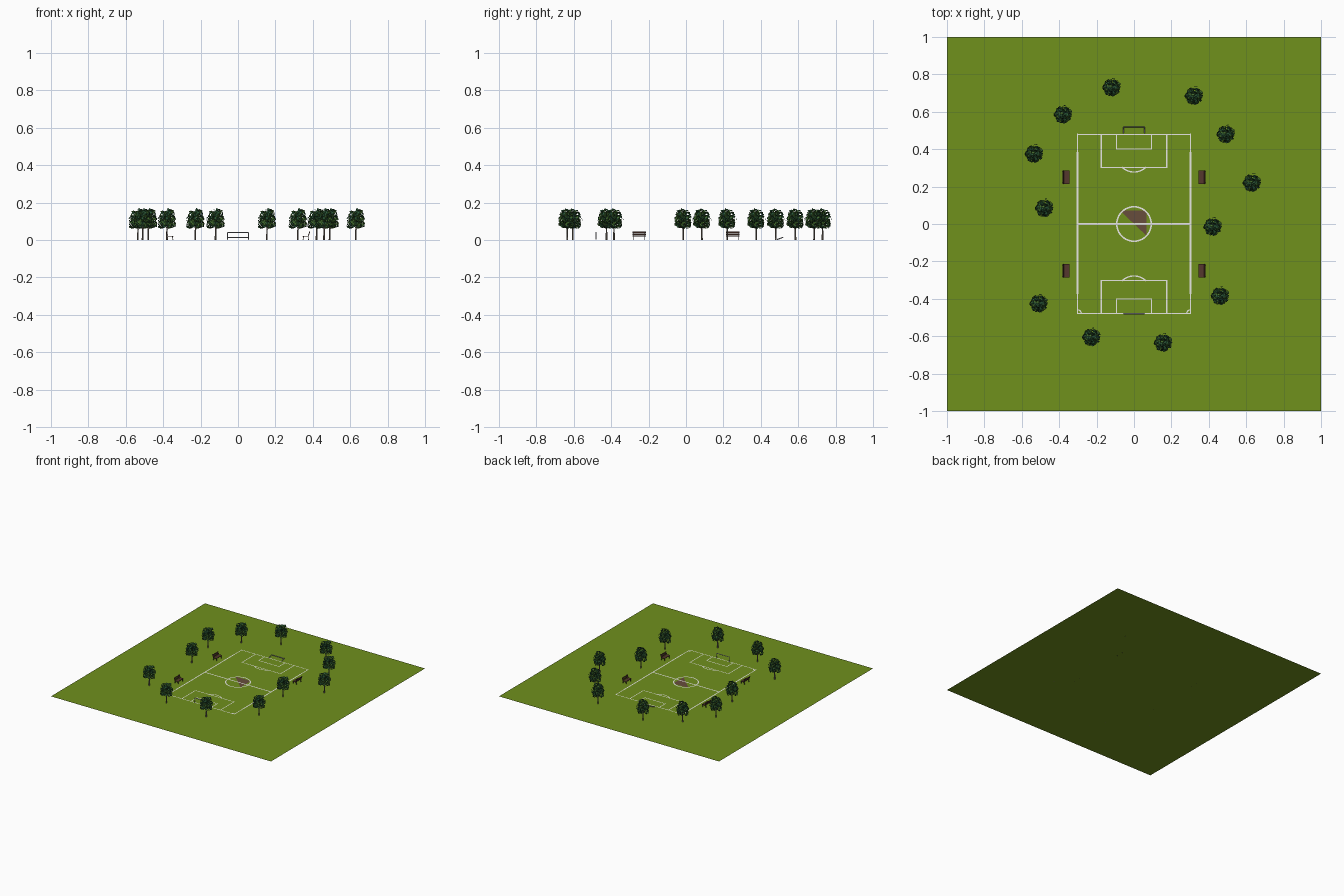
import bpy, bmesh, math, random
from mathutils import Vector, Matrix

if "Cube" in bpy.data.objects:
    bpy.data.objects.remove(bpy.data.objects["Cube"])

random.seed(7)


def material(name, rgb):
    m = bpy.data.materials.new(name)
    m.diffuse_color = (*rgb, 1)
    m.use_nodes = True
    m.node_tree.nodes["Principled BSDF"].inputs["Base Color"].default_value = m.diffuse_color
    return m


GRASS = material("grass green", (0.163, 0.282, 0.012))
WHITE = material("line white", (0.80, 0.80, 0.76))
DIRT = material("bare earth brown", (0.135, 0.074, 0.045))
LEAF = material("leaf green", (0.065, 0.175, 0.030))
DEEP = material("deep leaf green", (0.026, 0.105, 0.042))
BARK = material("bark grey brown", (0.19, 0.16, 0.13))
WOOD = material("bench wood", (0.090, 0.038, 0.026))
IRON = material("bench iron", (0.05, 0.04, 0.038))
STEEL = material("goal steel", (0.48, 0.48, 0.54))


def make(name, bm, *mats):
    me = bpy.data.meshes.new(name)
    bm.to_mesh(me)
    bm.free()
    for m in mats:
        me.materials.append(m)
    return place(name, me)


def place(name, me, loc=(0, 0, 0), rot=0):
    ob = bpy.data.objects.new(name, me)
    ob.location = loc
    ob.rotation_euler = (0, 0, rot)
    bpy.context.collection.objects.link(ob)
    return ob


def flat(bm, pts, z):
    return bm.faces.new([bm.verts.new((x, y, z)) for x, y in pts])


def ribbon(bm, pts, w, z=0.0025):
    """Flat painted stripe along a path."""
    for a, b in zip(pts, pts[1:]):
        a, b = Vector(a), Vector(b)
        d = (b - a).normalized() * w / 2
        n = Vector((-d.y, d.x))
        flat(bm, [a - d - n, b + d - n, b + d + n, a - d + n], z)


def arc(cx, cy, r, a0, a1, n):
    return [(cx + r * math.cos(math.radians(a0 + (a1 - a0) * i / n)),
             cy + r * math.sin(math.radians(a0 + (a1 - a0) * i / n))) for i in range(n + 1)]


def rod(bm, a, b, r0, r1=None, sides=6):
    a, b = Vector(a), Vector(b)
    d = b - a
    m = Matrix.Translation((a + b) / 2) @ d.to_track_quat('Z', 'Y').to_matrix().to_4x4()
    bmesh.ops.create_cone(bm, cap_ends=True, segments=sides, radius1=r0,
                          radius2=r0 if r1 is None else r1, depth=d.length, matrix=m)


def box(bm, centre, size, tilt=0, mat=0):
    m = (Matrix.Translation(centre) @ Matrix.Rotation(tilt, 4, 'Y')
         @ Matrix.Diagonal((*size, 1)))
    new = bmesh.ops.create_cube(bm, size=1, matrix=m)["verts"]
    for f in {f for v in new for f in v.link_faces}:
        f.material_index = mat


# lawn
bm = bmesh.new()
flat(bm, [(-1, -1), (1, -1), (1, 1), (-1, 1)], 0)
make("lawn", bm, GRASS)

# worn earth patch in the middle of the pitch
bm = bmesh.new()
flat(bm, [(-0.075, 0.072), (0.066, -0.062), (0.066, 0.072)], 0.0015)
make("worn_patch", bm, DIRT)

# pitch markings
bm = bmesh.new()
ribbon(bm, [(-0.302, 0), (0.302, 0)], 0.009)
ribbon(bm, arc(0, 0, 0.092, 0, 360, 40), 0.008)
for x in (-0.302, 0.302):
    ribbon(bm, [(x, -0.477), (x, 0.48)], 0.006)
    ribbon(bm, [(x, -0.37), (x, 0.38)], 0.009, 0.0027)
for s in (-1, 1):
    ribbon(bm, [(-0.302, s * 0.479), (0.302, s * 0.479)], 0.006)
    for hw, y in ((0.175, 0.302), (0.093, 0.40)):
        ribbon(bm, [(-hw, s * 0.479), (-hw, s * y), (hw, s * y), (hw, s * 0.479)], 0.006)
    ribbon(bm, arc(0, s * 0.372, 0.094, s * -132, s * -48, 14), 0.007)
    ribbon(bm, arc(s * 0.302, -0.479, 0.02, 90, 90 + s * 90, 6), 0.006)
make("pitch_markings", bm, WHITE)

# goals: one upright, one tipped backwards
for name, y, dy, h in (("upright_goal", -0.48, 0, 0.041), ("tipped_goal", 0.486, 0.032, 0.014)):
    bm = bmesh.new()
    posts = [((s * 0.057, y, 0.002), (s * 0.057, y + dy, h)) for s in (-1, 1)]
    for a, b in posts:
        rod(bm, a, b, 0.0028, sides=4)
    rod(bm, posts[0][1], posts[1][1], 0.003, sides=4)
    make(name, bm, STEEL)

# bench, facing +x, reused four times
bm = bmesh.new()
box(bm, (0.002, 0, 0.0205), (0.029, 0.074, 0.003))
for i in range(2):
    box(bm, (-0.0150 - i * 0.0035, 0, 0.028 + i * 0.0115), (0.003, 0.074, 0.0095), -0.3)
for y in (-0.029, 0.029):
    box(bm, (0.013, y, 0.009), (0.0035, 0.004, 0.019), -0.15, 1)
    box(bm, (-0.014, y, 0.009), (0.0035, 0.004, 0.019), 0.15, 1)
    box(bm, (-0.0185, y, 0.031), (0.0025, 0.004, 0.027), -0.3, 1)
bench = make("bench", bm, WOOD, IRON)
bench.location = (-0.362, 0.25, 0)
place("bench", bench.data, (-0.362, -0.25, 0))
for y in (-0.25, 0.25):
    place("bench", bench.data, (0.362, y, 0), math.pi)

# tree trunk with forked branches
bm = bmesh.new()
rod(bm, (0, 0, 0), (0.001, 0, 0.075), 0.005, 0.0035, 5)
for i in range(5):
    a = i * 2.4
    rod(bm, (0.001, 0, 0.055 + i * 0.005),
        (0.026 * math.cos(a), 0.026 * math.sin(a), 0.085 + i * 0.009), 0.002, 0.0008, 4)
trunk = bm

# crown of leaf cards gathered on rounded clumps
bm = bmesh.new()
clumps = [((0, 0, 0.115), 0.038), ((0.004, 0, 0.145), 0.024)]
for ring, (n, r, z, size) in enumerate(((6, 0.028, 0.085, 0.020), (7, 0.029, 0.112, 0.021),
                                        (5, 0.021, 0.138, 0.021))):
    for i in range(n):
        a = i * math.tau / n + ring * 0.5
        clumps.append(((r * math.cos(a), r * math.sin(a), z + random.uniform(-0.005, 0.005)), size))
for centre, size in clumps:
    for i in range(20):
        d = Vector([random.gauss(0, 1) for _ in range(3)]).normalized()
        p = Vector(centre) + d * size * random.uniform(0.8, 1.0)
        n = (d + Vector([random.uniform(-0.4, 0.4) for _ in range(3)])).normalized()
        u = n.orthogonal().normalized()
        u = Matrix.Rotation(random.uniform(0, math.tau), 3, n) @ u
        v = n.cross(u)
        s = random.uniform(0.008, 0.0115)
        f = bm.faces.new([bm.verts.new(p + q) for q in
                          (u * s, v * s * 0.75, -u * s, -v * s * 0.75)])
        # undersides and upward leaves are cooler, side leaves are fresher
        f.material_index = int(random.random() < 0.35 + 0.45 * abs(n.z))

crown_mesh = bpy.data.meshes.new("tree_crown")
bm.to_mesh(crown_mesh)
bm.free()
for m in (LEAF, DEEP):
    crown_mesh.materials.append(m)
trunk_mesh = bpy.data.meshes.new("tree_trunk")
trunk.to_mesh(trunk_mesh)
trunk.free()
trunk_mesh.materials.append(BARK)

# ring of trees around the pitch
for x, y in ((-0.12, 0.73), (0.32, 0.685), (-0.38, 0.585), (0.49, 0.48), (-0.535, 0.375),
             (0.63, 0.22), (-0.48, 0.085), (0.42, -0.015), (-0.51, -0.425), (0.46, -0.385),
             (-0.228, -0.605), (0.155, -0.635)):
    place("tree_trunk", trunk_mesh, (x, y, 0))
    place("tree_crown", crown_mesh, (x, y, 0))
